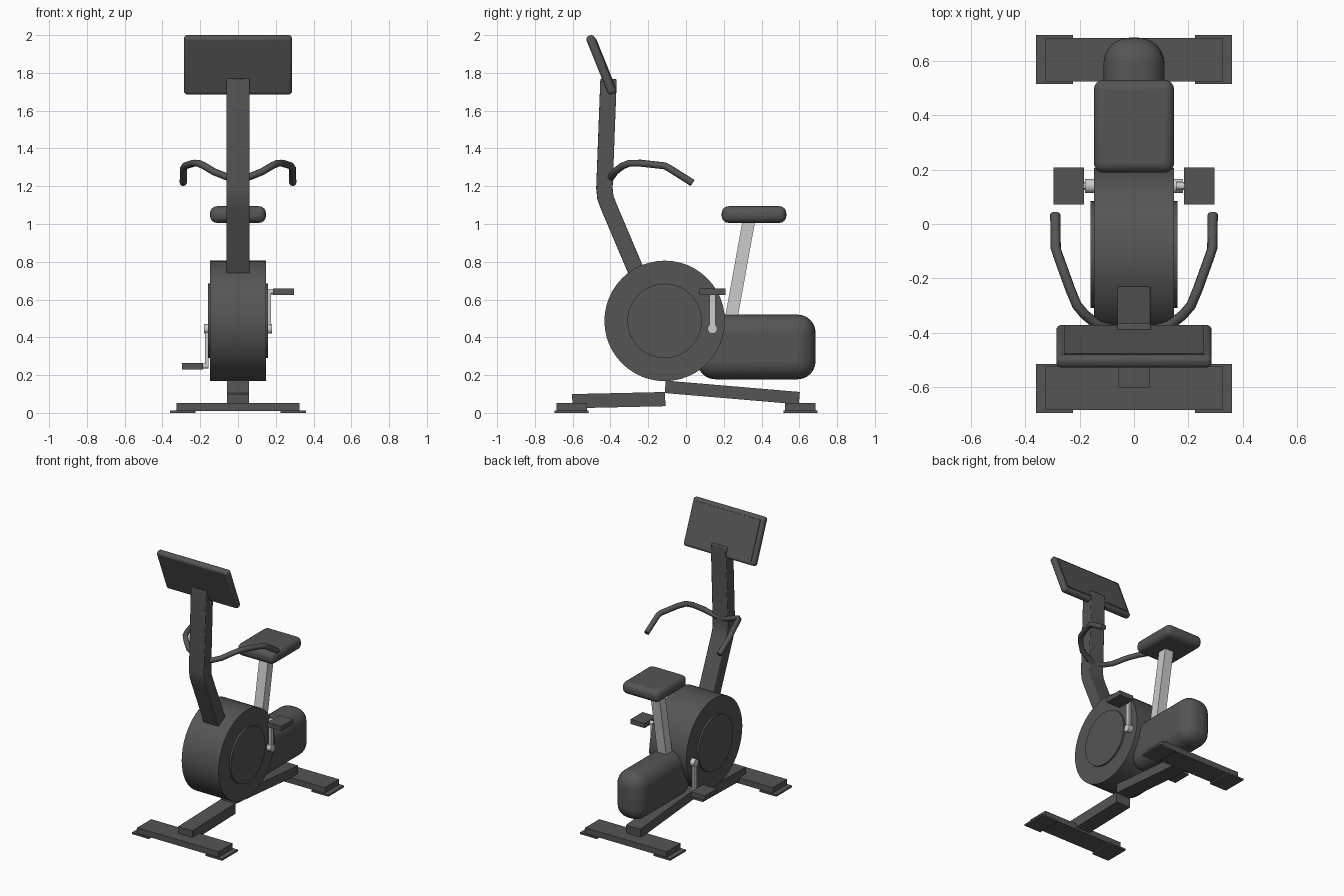
import bpy
import bmesh
import math
from mathutils import Vector, Matrix

cube = bpy.data.objects.get("Cube")
if cube:
    bpy.data.objects.remove(cube, do_unlink=True)


def material(name, rgb):
    m = bpy.data.materials.new(name)
    m.use_nodes = True
    m.diffuse_color = (*rgb, 1)
    m.node_tree.nodes["Principled BSDF"].inputs["Base Color"].default_value = (*rgb, 1)
    return m


dark = material("charcoal", (0.09, 0.09, 0.093))
light = material("light_metal", (0.6, 0.6, 0.6))


def finish(name, bm, mat, bevel=0, segments=4):
    bmesh.ops.recalc_face_normals(bm, faces=bm.faces)
    mesh = bpy.data.meshes.new(name)
    bm.to_mesh(mesh)
    bm.free()
    mesh.materials.append(mat)
    ob = bpy.data.objects.new(name, mesh)
    bpy.context.collection.objects.link(ob)
    if bevel:
        mod = ob.modifiers.new("rounding", "BEVEL")
        mod.width, mod.segments = bevel, segments
    bpy.ops.object.select_all(action="DESELECT")
    ob.select_set(True)
    bpy.context.view_layer.objects.active = ob
    bpy.ops.object.shade_smooth_by_angle(angle=math.radians(35))
    return ob


def box(name, centre, size, mat=dark, bevel=0, segments=4, tilt=0):
    bm = bmesh.new()
    place = Matrix.Translation(centre) @ Matrix.Rotation(tilt, 4, "X")
    bmesh.ops.create_cube(bm, size=1, matrix=place @ Matrix.Diagonal((*size, 1)))
    return finish(name, bm, mat, bevel, segments)


def disc(name, centre, radius, width, mat=dark, sides=32):
    # cylinder whose axis runs along x
    bm = bmesh.new()
    place = Matrix.Translation(centre) @ Matrix.Rotation(math.pi / 2, 4, "Y")
    bmesh.ops.create_cone(bm, cap_ends=True, segments=sides, radius1=radius,
                          radius2=radius, depth=width, matrix=place)
    return finish(name, bm, mat)


def beam(name, path, thick, width, mat=dark, bevel=0):
    # rectangular bar following (y, z) points with mitred joints
    pts = [Vector(p) for p in path]
    dirs = [(b - a).normalized() for a, b in zip(pts, pts[1:])]
    upper, lower = [], []
    for i, p in enumerate(pts):
        d0, d1 = dirs[max(i - 1, 0)], dirs[min(i, len(dirs) - 1)]
        d = (d0 + d1).normalized()
        side = Vector((-d.y, d.x)) * (thick / 2 / d.dot(d0))
        upper.append(p + side)
        lower.append(p - side)
    bm = bmesh.new()
    rings = []
    for u, l in zip(upper, lower):
        rings.append([bm.verts.new((x, q.x, q.y)) for x, q in
                      ((-width / 2, u), (width / 2, u), (width / 2, l), (-width / 2, l))])
    for a, b in zip(rings, rings[1:]):
        for i in range(4):
            j = (i + 1) % 4
            bm.faces.new((a[i], a[j], b[j], b[i]))
    bm.faces.new(rings[0])
    bm.faces.new(rings[-1])
    return finish(name, bm, mat, bevel, 2)


def tube(name, pts, radius, mat=dark):
    curve = bpy.data.curves.new(name, "CURVE")
    curve.dimensions = "3D"
    curve.bevel_depth, curve.bevel_resolution = radius, 2
    curve.use_fill_caps = True
    s = curve.splines.new("POLY")
    s.points.add(len(pts) - 1)
    for p, co in zip(s.points, pts):
        p.co = (*co, 1)
    curve.materials.append(mat)
    ob = bpy.data.objects.new(name, curve)
    bpy.context.collection.objects.link(ob)


# floor supports with end pads
for end, y in (("front", -0.605), ("rear", 0.605)):
    box(end + "_foot_bar", (0, y, 0.031), (0.65, 0.16, 0.042))
    for side, s in (("left", 1), ("right", -1)):
        box(f"{end}_{side}_pad", (s * 0.293, y, 0.006), (0.135, 0.18, 0.012))

# base frame
beam("front_stem", [(-0.602, 0.062), (-0.11, 0.073)], 0.075, 0.115)
beam("rear_stem", [(-0.11, 0.138), (0.6, 0.078)], 0.066, 0.115)

# flywheel housing with side covers, and rear drive housing
hub = (0, -0.113, 0.487)
disc("flywheel_housing", hub, 0.319, 0.294, sides=48)
disc("side_covers", hub, 0.197, 0.32, sides=48)
box("rear_housing", (0, 0.373, 0.349), (0.225, 0.626, 0.342), bevel=0.095, segments=6)

# upright and console
beam("upright", [(-0.2, 0.6), (-0.408, 1.09), (-0.427, 1.14), (-0.432, 1.19), (-0.41, 1.768)],
     0.087, 0.122, bevel=0.005)
tilt = math.radians(22)
console = Vector((0, -0.45, 1.843))
normal = Vector((0, math.cos(tilt), math.sin(tilt)))
box("console", console, (0.572, 0.046, 0.332), bevel=0.018, tilt=tilt)
box("screen", console + normal * 0.024, (0.516, 0.008, 0.28), tilt=tilt)

# handlebars, cranks and pedals
crank_y, crank_z, throw = 0.14, 0.445, 0.197
for side, s in (("left", 1), ("right", -1)):
    tube(side + "_handlebar",
         [(s * x, y, z) for x, y, z in (
             (0, -0.405, 1.235), (0.06, -0.395, 1.25), (0.13, -0.375, 1.278),
             (0.18, -0.335, 1.308), (0.21, -0.3, 1.322), (0.235, -0.24, 1.322),
             (0.28, -0.115, 1.308), (0.288, -0.09, 1.296), (0.29, 0.035, 1.217))], 0.019)
    tip = crank_z + s * throw
    box(side + "_crank", (s * 0.166, crank_y, (crank_z + tip) / 2), (0.018, 0.032, throw), light)
    disc(side + "_crank_hub", (s * 0.163, crank_y, crank_z), 0.026, 0.036, light, 16)
    disc(side + "_pedal_axle", (s * 0.175, crank_y, tip), 0.014, 0.04, light, 12)
    box(side + "_pedal", (s * 0.241, crank_y, tip), (0.112, 0.136, 0.034))

# seat
beam("seat_post", [(0.225, 0.42), (0.335, 1.03)], 0.066, 0.07, light)
box("seat", (0, 0.36, 1.05), (0.296, 0.342, 0.088), bevel=0.036)
